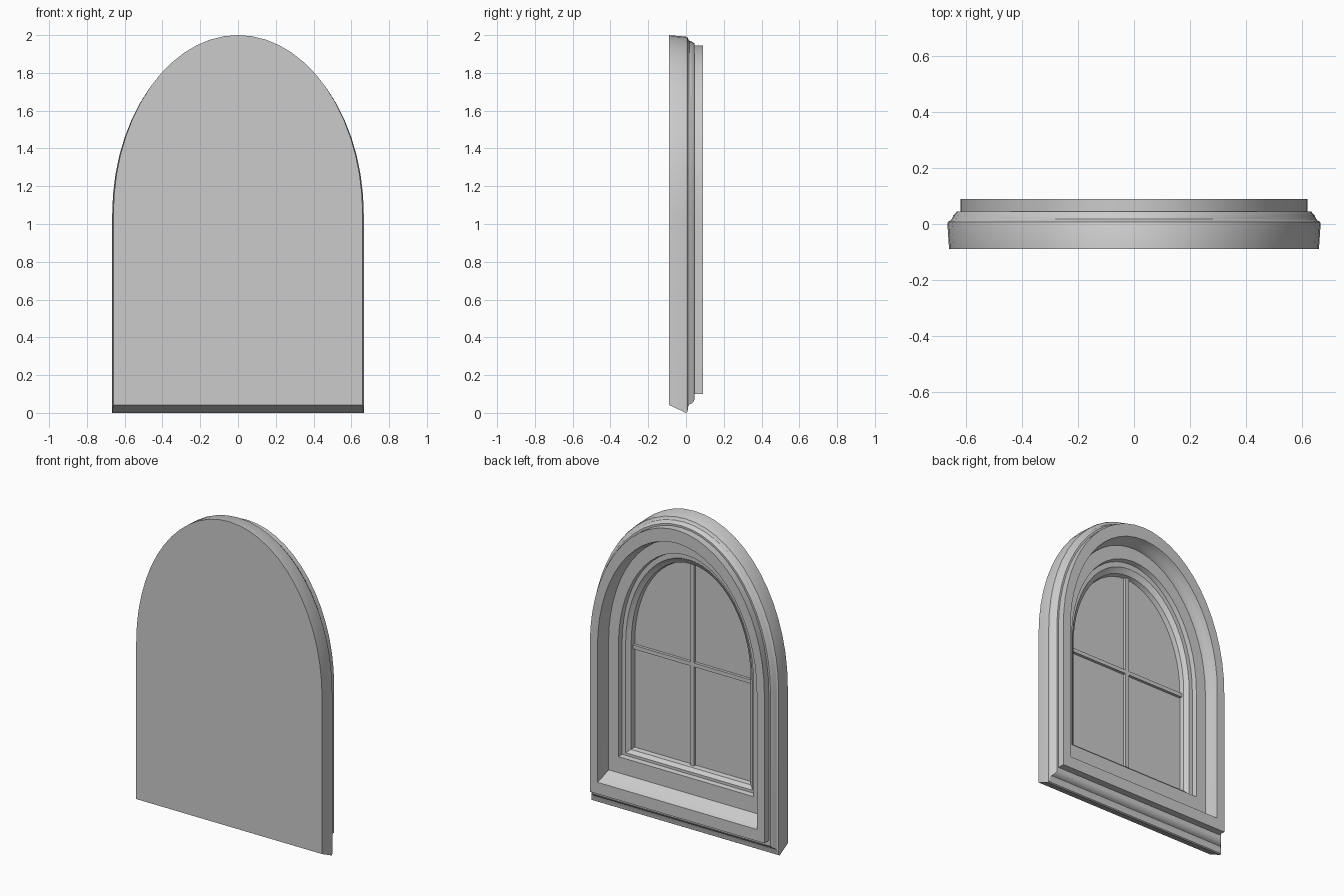
import bpy
import math

if "Cube" in bpy.data.objects:
    bpy.data.objects.remove(bpy.data.objects["Cube"])

SPRING = 1.05   # height where the arch starts
SEGS = 28       # segments around the arch


def arch_loop(half, top, bottom, y):
    """Closed arched outline: straight jambs, elliptical head, flat bottom."""
    pts = [(half, y, bottom)]
    for i in range(SEGS + 1):
        a = math.pi * i / SEGS
        pts.append((half * math.cos(a), y, SPRING + (top - SPRING) * math.sin(a)))
    pts.append((-half, y, bottom))
    return pts


def finish(name, verts, faces, smooth=True):
    mesh = bpy.data.meshes.new(name)
    mesh.from_pydata(verts, [], faces)
    mesh.update()
    ob = bpy.data.objects.new(name, mesh)
    bpy.context.collection.objects.link(ob)
    if smooth:
        bpy.ops.object.select_all(action='DESELECT')
        ob.select_set(True)
        bpy.context.view_layer.objects.active = ob
        bpy.ops.object.shade_smooth_by_angle(angle=math.radians(25))
    return ob


def arch_sweep(name, sections, cap_front=False, cap_back=False):
    """Skin a list of (half width, top, bottom, y) arched outlines."""
    verts, faces = [], []
    for s in sections:
        verts += arch_loop(*s)
    n = SEGS + 3
    for k in range(len(sections) - 1):
        a, b = k * n, (k + 1) * n
        for i in range(n):
            j = (i + 1) % n
            faces.append((a + i, b + i, b + j, a + j))
    if cap_front:
        faces.append(tuple(range(n)))
    if cap_back:
        faces.append(tuple(reversed(range(len(verts) - n, len(verts)))))
    return finish(name, verts, faces)


def box(name, center, size):
    verts = [tuple(c + s * d / 2 for c, s, d in zip(center, sign, size))
             for sign in [(x, y, z) for x in (-1, 1) for y in (-1, 1) for z in (-1, 1)]]
    faces = [(0, 1, 3, 2), (4, 6, 7, 5), (0, 4, 5, 1), (2, 3, 7, 6), (0, 2, 6, 4), (1, 5, 7, 3)]
    return finish(name, verts, faces, smooth=False)


# Outer casing: flat front, stepped moulding, raised rim, deep reveal and sill
arch_sweep("casing", [
    (0.660, 2.000, 0.042, -0.09),
    (0.666, 1.992, 0.000, 0.000),
    (0.664, 1.988, 0.005, 0.008),
    (0.655, 1.978, 0.035, 0.012),
    (0.650, 1.970, 0.045, 0.018),
    (0.645, 1.967, 0.050, 0.030),
    (0.636, 1.960, 0.060, 0.040),
    (0.632, 1.956, 0.070, 0.045),
    (0.620, 1.944, 0.100, 0.045),
    (0.620, 1.944, 0.100, 0.090),
    (0.566, 1.860, 0.175, 0.090),
    (0.563, 1.856, 0.182, 0.070),
    (0.558, 1.850, 0.197, 0.045),
    (0.552, 1.842, 0.213, 0.025),
    (0.550, 1.838, 0.225, 0.000),
    (0.480, 1.750, 0.328, 0.000),
], cap_front=True)

# Inner sash stepping down to the glass
arch_sweep("sash", [
    (0.480, 1.750, 0.328, 0.000),
    (0.475, 1.744, 0.333, -0.030),
    (0.450, 1.710, 0.350, -0.030),
    (0.440, 1.696, 0.358, -0.040),
    (0.425, 1.675, 0.370, -0.050),
    (0.420, 1.668, 0.375, -0.080),
])

# Glass pane
arch_sweep("glass_pane", [(0.420, 1.668, 0.375, -0.080)], cap_back=True)

# Cross bars dividing the pane into four
box("vertical_bar", (0, -0.072, 1.021), (0.025, 0.02, 1.292))
box("horizontal_bar", (0, -0.072, 1.025), (0.84, 0.02, 0.025))
